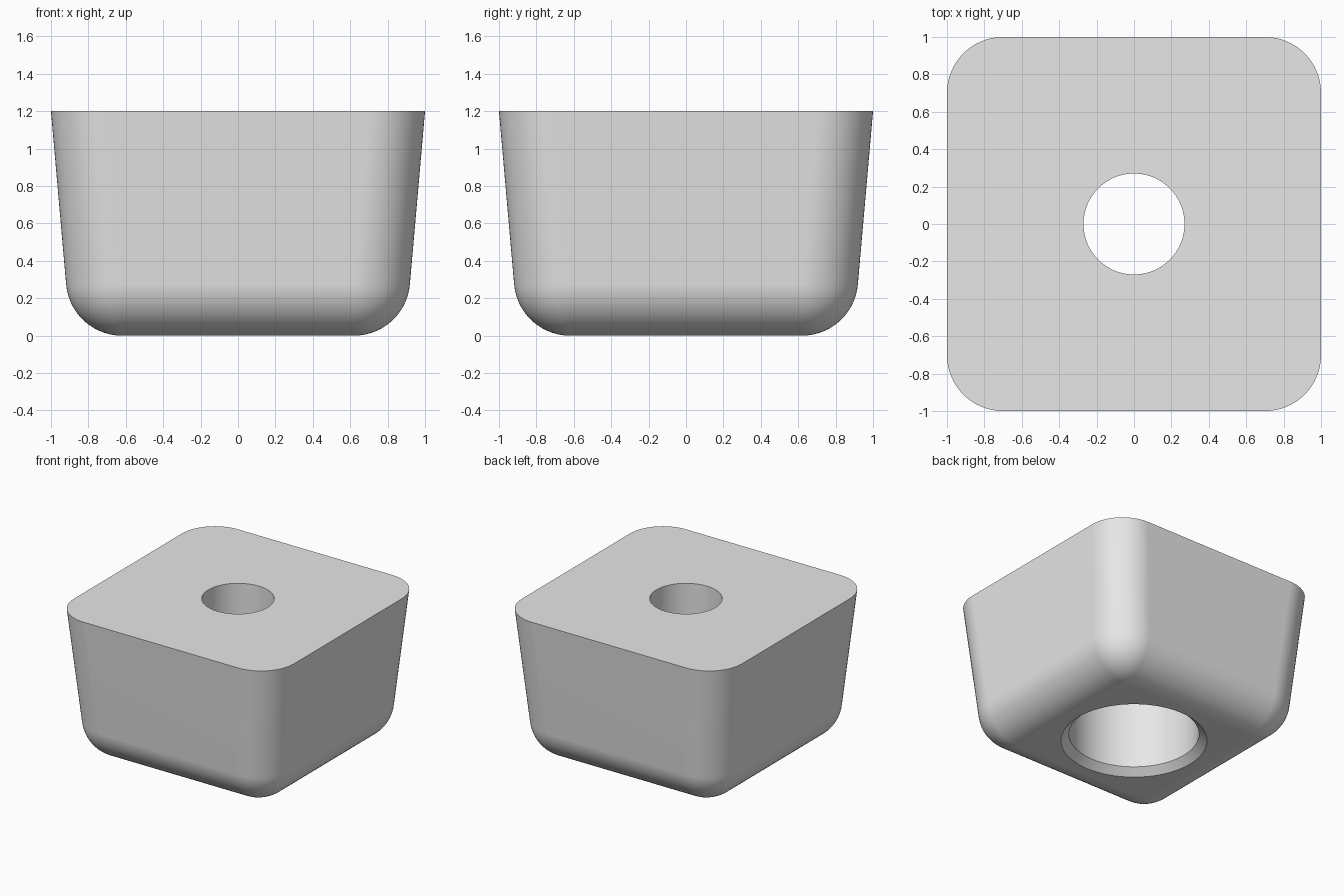
import bpy, bmesh, math

cube = bpy.data.objects.get("Cube")
if cube:
    bpy.data.objects.remove(cube, do_unlink=True)

SEG = 16                      # segments per rounded corner
COUNT = 4 * (SEG + 1)         # vertices in every ring
HEIGHT = 1.2
FILLET = 0.3
DRAFT = math.radians(5)       # outward lean of the walls


def rounded_square(flat, radius, z):
    """Ring with four corner arcs centred at +-flat."""
    ring = []
    for k in range(4):
        mid = math.pi / 4 + k * math.pi / 2
        cx = math.copysign(flat, math.cos(mid))
        cy = math.copysign(flat, math.sin(mid))
        for i in range(SEG + 1):
            a = (k + i / SEG) * math.pi / 2
            ring.append((cx + radius * math.cos(a), cy + radius * math.sin(a), z))
    return ring


def circle(radius, z):
    """Ring matched to the rounded square's vertex order."""
    ring = []
    for i in range(COUNT):
        a = math.pi / 4 + (i - SEG / 2) * math.tau / COUNT
        ring.append((radius * math.cos(a), radius * math.sin(a), z))
    return ring


# Outside: rolled bottom edge, then drafted walls up to the flat top
rings = []
steps = 14
for s in range(steps + 1):
    a = (math.pi / 2 - DRAFT) * s / steps
    rings.append(rounded_square(0.62, FILLET * math.sin(a), FILLET * (1 - math.cos(a))))
rings.append(rounded_square(0.701, 0.299, HEIGHT))

# Inside: screw hole, shelf, wide recess and chamfered mouth
for radius, z in [(0.27, HEIGHT), (0.27, 0.75), (0.49, 0.75), (0.49, 0.055), (0.55, 0)]:
    rings.append(circle(radius, z))

# Loft all rings into one closed surface
bm = bmesh.new()
loops = [[bm.verts.new(p) for p in ring] for ring in rings]
for r, lower in enumerate(loops):
    upper = loops[(r + 1) % len(loops)]
    for i in range(COUNT):
        j = (i + 1) % COUNT
        bm.faces.new((lower[i], lower[j], upper[j], upper[i]))
bmesh.ops.remove_doubles(bm, verts=bm.verts, dist=0.0001)
bmesh.ops.recalc_face_normals(bm, faces=bm.faces)
mesh = bpy.data.meshes.new("foot_block")
bm.to_mesh(mesh)
bm.free()
foot = bpy.data.objects.new("foot_block", mesh)
bpy.context.collection.objects.link(foot)

# Light grey material
grey = bpy.data.materials.new("light_grey")
grey.use_nodes = True
colour = (0.8, 0.8, 0.8, 1)
grey.diffuse_color = colour
grey.node_tree.nodes["Principled BSDF"].inputs["Base Color"].default_value = colour
mesh.materials.append(grey)

# Smooth rounded areas, crisp rims, flat walls
bpy.ops.object.select_all(action="DESELECT")
foot.select_set(True)
bpy.context.view_layer.objects.active = foot
bpy.ops.object.shade_smooth_by_angle(angle=math.radians(30))
weighted = foot.modifiers.new("flat_wall_shading", "WEIGHTED_NORMAL")
weighted.keep_sharp = True
